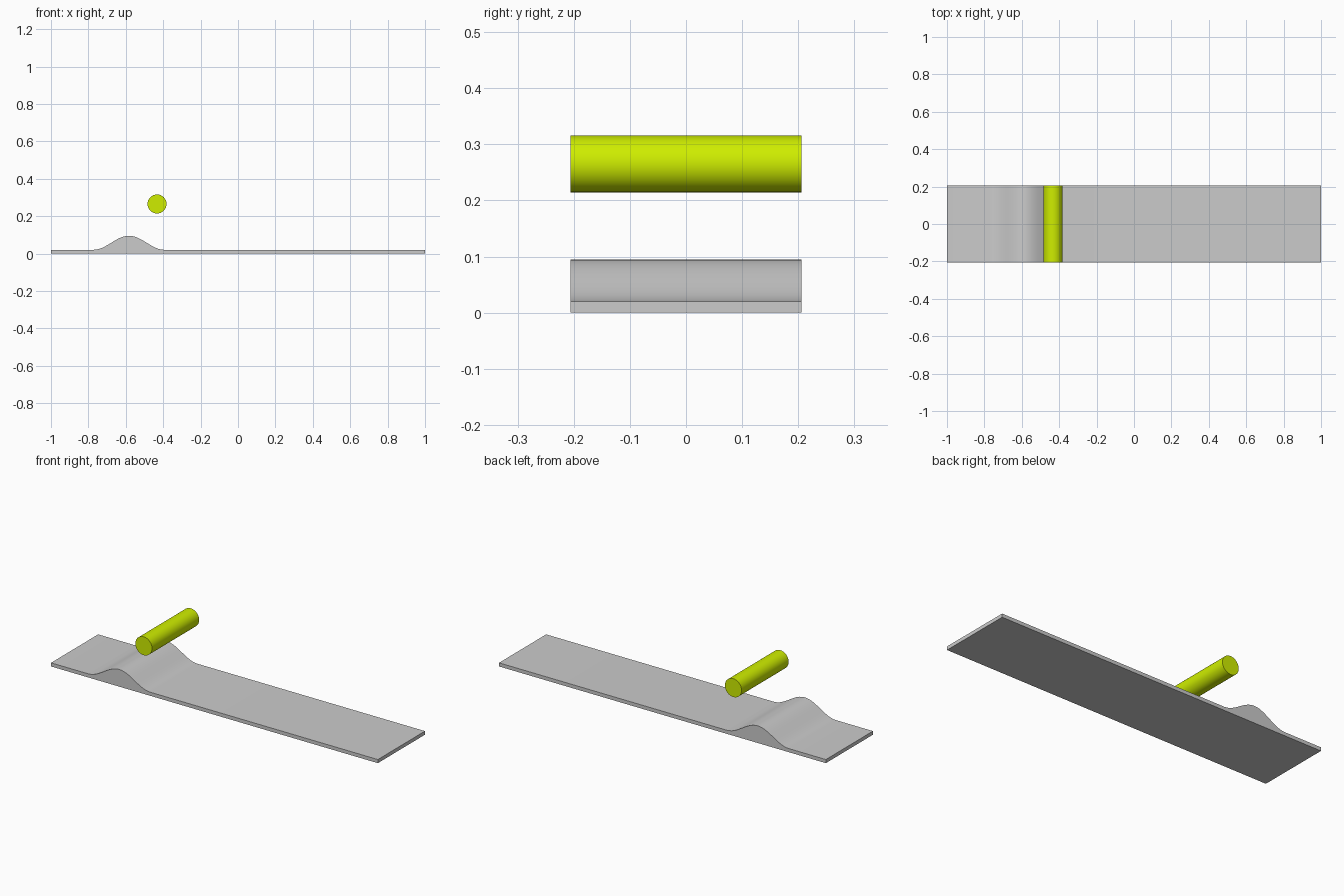
import bpy, bmesh, math

if "Cube" in bpy.data.objects:
    bpy.data.objects.remove(bpy.data.objects["Cube"])

HALF_WIDTH = 0.206
BASE_TOP = 0.02
BUMP_X, BUMP_HALF, BUMP_HEIGHT = -0.583, 0.19, 0.075
BUMP_STEPS = 24


def smooth(obj):
    bpy.ops.object.select_all(action='DESELECT')
    obj.select_set(True)
    bpy.context.view_layer.objects.active = obj
    bpy.ops.object.shade_smooth_by_angle(angle=math.radians(30))


# Ground strip: side profile with a cosine bump, extruded across the width
profile = [(-1, 0), (1, 0), (1, BASE_TOP)]
for i in range(BUMP_STEPS + 1):
    t = 1 - 2 * i / BUMP_STEPS
    z = BASE_TOP + BUMP_HEIGHT * (1 + math.cos(math.pi * t)) / 2
    profile.append((BUMP_X + BUMP_HALF * t, z))
profile.append((-1, BASE_TOP))

bm = bmesh.new()
side = bm.faces.new([bm.verts.new((x, -HALF_WIDTH, z)) for x, z in profile])
ext = bmesh.ops.extrude_face_region(bm, geom=[side])
bmesh.ops.translate(bm, vec=(0, 2 * HALF_WIDTH, 0),
                    verts=[v for v in ext["geom"] if isinstance(v, bmesh.types.BMVert)])
bmesh.ops.recalc_face_normals(bm, faces=bm.faces)
mesh = bpy.data.meshes.new("bumpy_track")
bm.to_mesh(mesh)
bm.free()
track = bpy.data.objects.new("bumpy_track", mesh)
bpy.context.collection.objects.link(track)
smooth(track)

# Roller floating above the bump
bpy.ops.mesh.primitive_cylinder_add(vertices=32, radius=0.051, depth=2 * HALF_WIDTH,
                                    location=(-0.433, 0, 0.265),
                                    rotation=(math.pi / 2, 0, 0))
roller = bpy.context.object
roller.name = "roller"
lime = bpy.data.materials.new("lime")
lime.diffuse_color = (0.62, 0.85, 0.0, 1)
lime.use_nodes = True
lime.node_tree.nodes["Principled BSDF"].inputs["Base Color"].default_value = lime.diffuse_color
roller.data.materials.append(lime)
smooth(roller)
